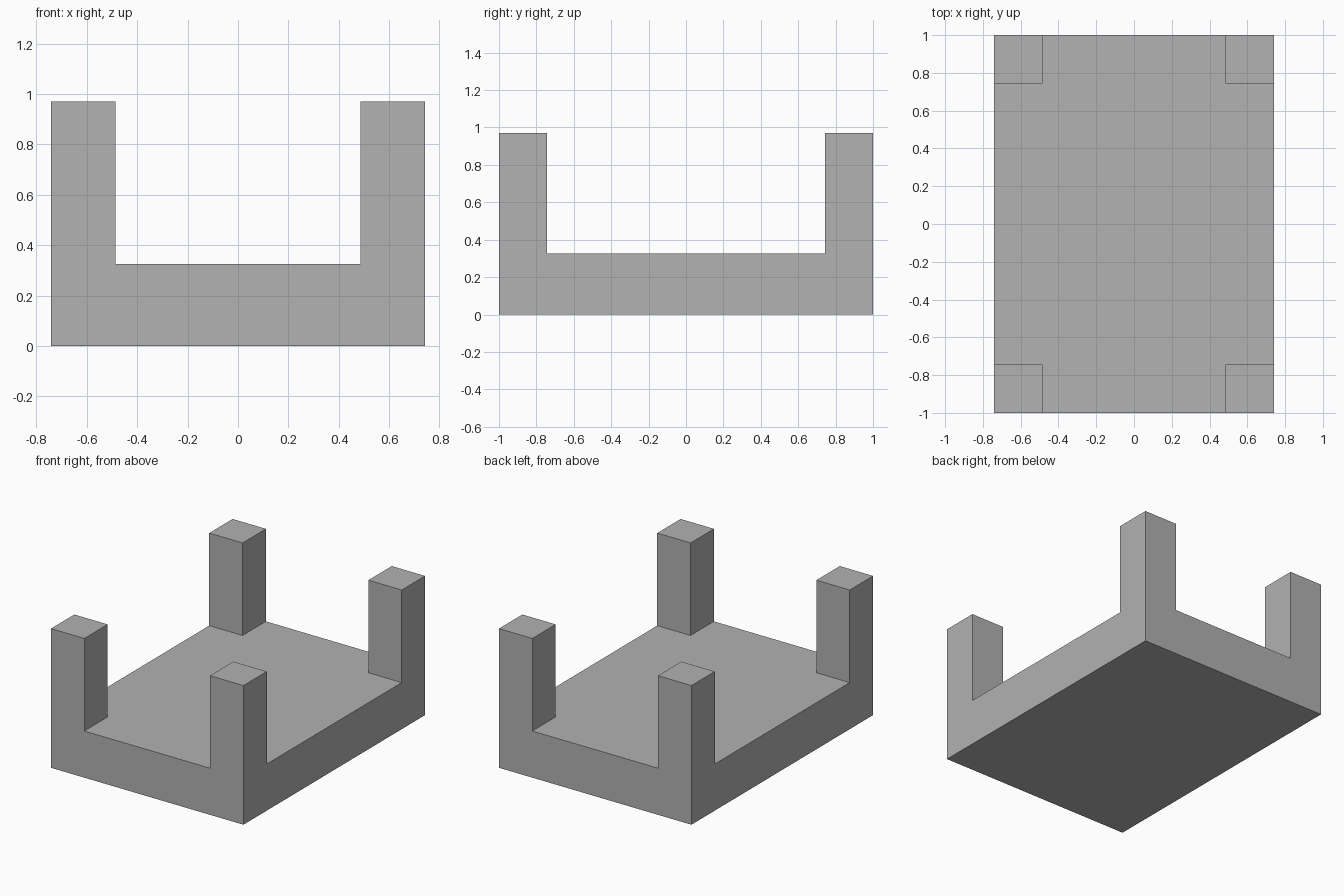
import bpy
import bmesh
import math
from mathutils import Matrix, Vector

HALF_X, HALF_Y = 0.742, 1.0
POST = 0.257
BASE_H, TOTAL_H = 0.325, 0.97

cube = bpy.data.objects.get("Cube")
if cube:
    bpy.data.objects.remove(cube, do_unlink=True)

# Plain grey material
grey = bpy.data.materials.new("plain_grey")
grey.use_nodes = True
colour = (0.445, 0.445, 0.445, 1)
grey.diffuse_color = colour
grey.node_tree.nodes["Principled BSDF"].inputs["Base Color"].default_value = colour

# Base slab
bm = bmesh.new()
bmesh.ops.create_cube(bm, size=1, matrix=Matrix.Translation((0, 0, BASE_H / 2))
                      @ Matrix.Diagonal((2 * HALF_X, 2 * HALF_Y, BASE_H, 1)))

# Cut lines along the inner sides of the posts
for axis, half in ((Vector((1, 0, 0)), HALF_X), (Vector((0, 1, 0)), HALF_Y)):
    for side in (-1, 1):
        bmesh.ops.bisect_plane(bm, geom=bm.verts[:] + bm.edges[:] + bm.faces[:],
                               plane_co=axis * side * (half - POST), plane_no=axis)

# Raise the four corner faces into posts
bm.normal_update()
corners = []
for face in bm.faces:
    centre = face.calc_center_median()
    if (face.normal.z > 0.9 and abs(centre.x) > HALF_X - POST
            and abs(centre.y) > HALF_Y - POST):
        corners.append(face)
raised = bmesh.ops.extrude_discrete_faces(bm, faces=corners)["faces"]
for face in raised:
    bmesh.ops.translate(bm, verts=face.verts[:], vec=(0, 0, TOTAL_H - BASE_H))

# Merge coplanar faces so each side is one clean panel
bmesh.ops.dissolve_limit(bm, angle_limit=math.radians(1),
                         verts=bm.verts[:], edges=bm.edges[:])
bmesh.ops.recalc_face_normals(bm, faces=bm.faces[:])

mesh = bpy.data.meshes.new("base_with_corner_posts")
bm.to_mesh(mesh)
bm.free()
mesh.materials.append(grey)
bpy.context.collection.objects.link(
    bpy.data.objects.new("base_with_corner_posts", mesh))
